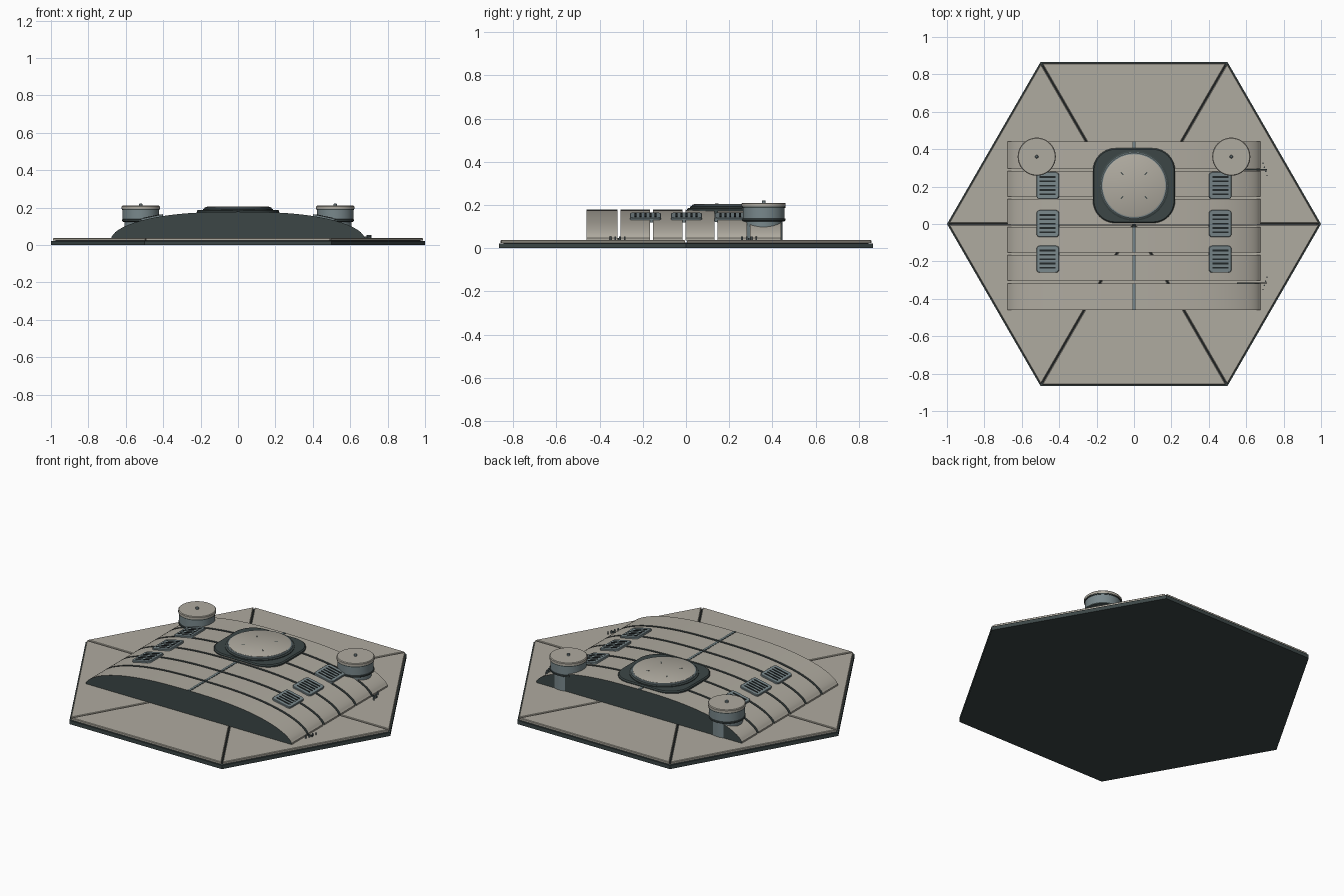
import bpy, bmesh, math
from mathutils import Matrix, Vector

if "Cube" in bpy.data.objects:
    bpy.data.objects.remove(bpy.data.objects["Cube"])


def mat(name, c):
    m = bpy.data.materials.new(name)
    m.diffuse_color = (*c, 1)
    m.use_nodes = True
    m.node_tree.nodes["Principled BSDF"].inputs["Base Color"].default_value = m.diffuse_color
    return m


PLATE = mat("warm_grey_plate", (0.43, 0.405, 0.35))
DARK = mat("dark_teal", (0.045, 0.062, 0.062))
BLACK = mat("near_black", (0.016, 0.021, 0.022))
STEEL = mat("blue_grey_steel", (0.19, 0.245, 0.26))


def finish(name, bm, mats, smooth=True):
    bmesh.ops.recalc_face_normals(bm, faces=bm.faces)
    me = bpy.data.meshes.new(name)
    bm.to_mesh(me)
    bm.free()
    for m in mats:
        me.materials.append(m)
    ob = bpy.data.objects.new(name, me)
    bpy.context.collection.objects.link(ob)
    if smooth:
        bpy.ops.object.select_all(action='DESELECT')
        ob.select_set(True)
        bpy.context.view_layer.objects.active = ob
        bpy.ops.object.shade_smooth_by_angle(angle=math.radians(35))
    return ob


def prism(name, pts, z0, z1, m, mtx=None, bevel=0):
    """Extrude an outline from z0 to z1, with optional chamfered top."""
    bm = bmesh.new()
    f = bm.faces.new([bm.verts.new((x, y, z0)) for x, y in pts])
    r = bmesh.ops.extrude_face_region(bm, geom=[f])
    top = [v for v in r['geom'] if isinstance(v, bmesh.types.BMVert)]
    for v in top:
        v.co.z = z1
    if bevel:
        edges = [e for e in bm.edges if all(v in top for v in e.verts)]
        bmesh.ops.bevel(bm, geom=edges, offset=bevel, segments=1, affect='EDGES')
    if mtx:
        bm.transform(mtx)
    return finish(name, bm, [m])


def box(name, c, s, m, mtx=None):
    x, y, z = (v / 2 for v in s)
    pts = [(c[0] - x, c[1] - y), (c[0] + x, c[1] - y), (c[0] + x, c[1] + y), (c[0] - x, c[1] + y)]
    return prism(name, pts, c[2] - z, c[2] + z, m, mtx)


def lathe(name, x, y, prof, m, n=48):
    """Revolve (radius, z) points around a vertical axis; ends are closed."""
    bm = bmesh.new()
    rings = [[bm.verts.new((x + r * math.cos(i * math.tau / n), y + r * math.sin(i * math.tau / n), z))
              for i in range(n)] for r, z in prof]
    for a, b in zip(rings, rings[1:]):
        for i in range(n):
            j = (i + 1) % n
            bm.faces.new((a[i], a[j], b[j], b[i]))
    bm.faces.new(rings[0])
    bm.faces.new(rings[-1])
    return finish(name, bm, [m])


def rounded(w, h, r, n=8):
    pts = []
    for k, (sx, sy) in enumerate(((1, 1), (-1, 1), (-1, -1), (1, -1))):
        for i in range(n + 1):
            a = (k + i / n) * math.pi / 2
            pts.append((sx * (w / 2 - r) + r * math.cos(a), sy * (h / 2 - r) + r * math.sin(a)))
    return pts


# hexagonal base with six separate deck wedges
def hexa(r):
    return [Vector((r * math.cos(i * math.pi / 3), r * math.sin(i * math.pi / 3))) for i in range(6)]


prism("base_slab", hexa(1.0), 0, 0.022, DARK)
prism("base_seam_layer", hexa(0.975), 0.022, 0.026, BLACK)
outer = hexa(0.992)
for i in range(6):
    a, b = outer[i], outer[(i + 1) % 6]
    mid = (a + b).normalized()
    t = (b - a).normalized()
    s = 0.004
    pts = [mid * 2 * s, a + t * s * 1.15, b - t * s * 1.15]
    prism(f"deck_wedge_{i}", pts, 0.024, 0.037, PLATE, bevel=0.003)


# barrel-vaulted shell made of six slices
def roof(x):
    return 0.04 + 0.137 * max(0, 1 - (abs(x) / 0.675) ** 2.6) ** 0.6


N = 40
arc = [-0.675 * math.cos(math.pi * i / N) for i in range(N + 1)]
section = [(-0.675, 0.036)] + [(x, max(roof(x), 0.046)) for x in arc] + [(0.675, 0.036)]
for k in range(6):
    y0 = -0.46 + 0.15 * k + (0.007 if k else 0)
    y1 = -0.46 + 0.15 * (k + 1) - (0.007 if k < 5 else 0)
    bm = bmesh.new()
    va = [bm.verts.new((x, y0, z)) for x, z in section]
    vb = [bm.verts.new((x, y1, z)) for x, z in section]
    n = len(section)
    for i in range(n):
        j = (i + 1) % n
        bm.faces.new((va[i], va[j], vb[j], vb[i]))
    for f in (bm.faces.new(va), bm.faces.new(vb)):
        f.material_index = 1      # dark end walls
    finish(f"shell_slice_{k}", bm, [PLATE, DARK])
    # ridge seam down the middle
    if k < 4 or k == 5:
        e = min(y1, 0.0) if k < 4 else y1
        if e > y0:
            box(f"ridge_seam_{k}", (0, (y0 + e) / 2, 0.1765), (0.018, e - y0, 0.003), DARK)
            box(f"ridge_strip_{k}", (0, (y0 + e) / 2, 0.1775), (0.009, e - y0, 0.003), STEEL)

# roof hatch
HY = 0.205
at = Matrix.Translation((0, HY, 0))
prism("hatch_plate", rounded(0.44, 0.40, 0.12), 0.16, 0.187, DARK, at, bevel=0.006)
lathe("hatch_collar", 0, HY, [(0.187, 0.18), (0.187, 0.191), (0.18, 0.195)], DARK, 64)
lathe("hatch_ring", 0, HY, [(0.178, 0.19), (0.178, 0.199), (0.174, 0.202)], STEEL, 64)
lathe("hatch_lid", 0, HY, [(0.168, 0.195), (0.168, 0.203), (0.164, 0.205)], PLATE, 64)
for i in range(4):
    a = math.pi / 4 + i * math.pi / 2
    m = Matrix.Translation((0.09 * math.cos(a), HY + 0.09 * math.sin(a), 0.205)) @ Matrix.Rotation(a, 4, 'Z')
    box(f"lid_mark_{i}", (0, 0, 0), (0.018, 0.005, 0.002), DARK, m)

# towers and louvred vents on both sides
for side, s in (("left", -1), ("right", 1)):
    x, y = 0.52 * s, 0.36
    lathe(f"tower_stem_{side}", x, y, [(0.087, 0.036), (0.087, 0.13)], STEEL)
    lathe(f"tower_lower_band_{side}", x, y, [(0.094, 0.124), (0.101, 0.128), (0.101, 0.136), (0.096, 0.138)], DARK)
    lathe(f"tower_body_{side}", x, y, [(0.097, 0.135), (0.097, 0.19)], STEEL)
    lathe(f"tower_upper_band_{side}", x, y, [(0.1, 0.187), (0.1, 0.194)], DARK)
    lathe(f"tower_cap_{side}", x, y, [(0.102, 0.193), (0.102, 0.206), (0.098, 0.21)], PLATE)
    lathe(f"tower_knob_{side}", x, y, [(0.009, 0.208), (0.009, 0.218), (0.005, 0.222)], STEEL, 16)

    vx = 0.46
    tilt = math.atan2(roof(vx - 0.06) - roof(vx + 0.06), 0.12) * s
    for k, vy in enumerate((0.205, 0.002, -0.188)):
        m = Matrix.Translation((vx * s, vy, roof(vx))) @ Matrix.Rotation(tilt, 4, 'Y')
        prism(f"vent_frame_{side}_{k}", rounded(0.122, 0.144, 0.018, 4), -0.012, 0.009, STEEL, m, bevel=0.002)
        for j in range(5):
            box(f"vent_slot_{side}_{k}_{j}", (0, -0.046 + 0.023 * j, 0.0095), (0.088, 0.009, 0.003), BLACK, m)

# small rods and studs beside the right eave
for k, (y, d) in enumerate(((-0.315, 1), (0.29, -1))):
    box(f"eave_rod_{k}", (0.63, y, 0.042), (0.16, 0.007, 0.008), DARK)
    for j in range(4):
        lathe(f"eave_stud_{k}_{j}", 0.69 + 0.007 * j, y - d * (0.035 - 0.022 * j),
              [(0.004, 0.036), (0.004, 0.054)], STEEL, 8)
